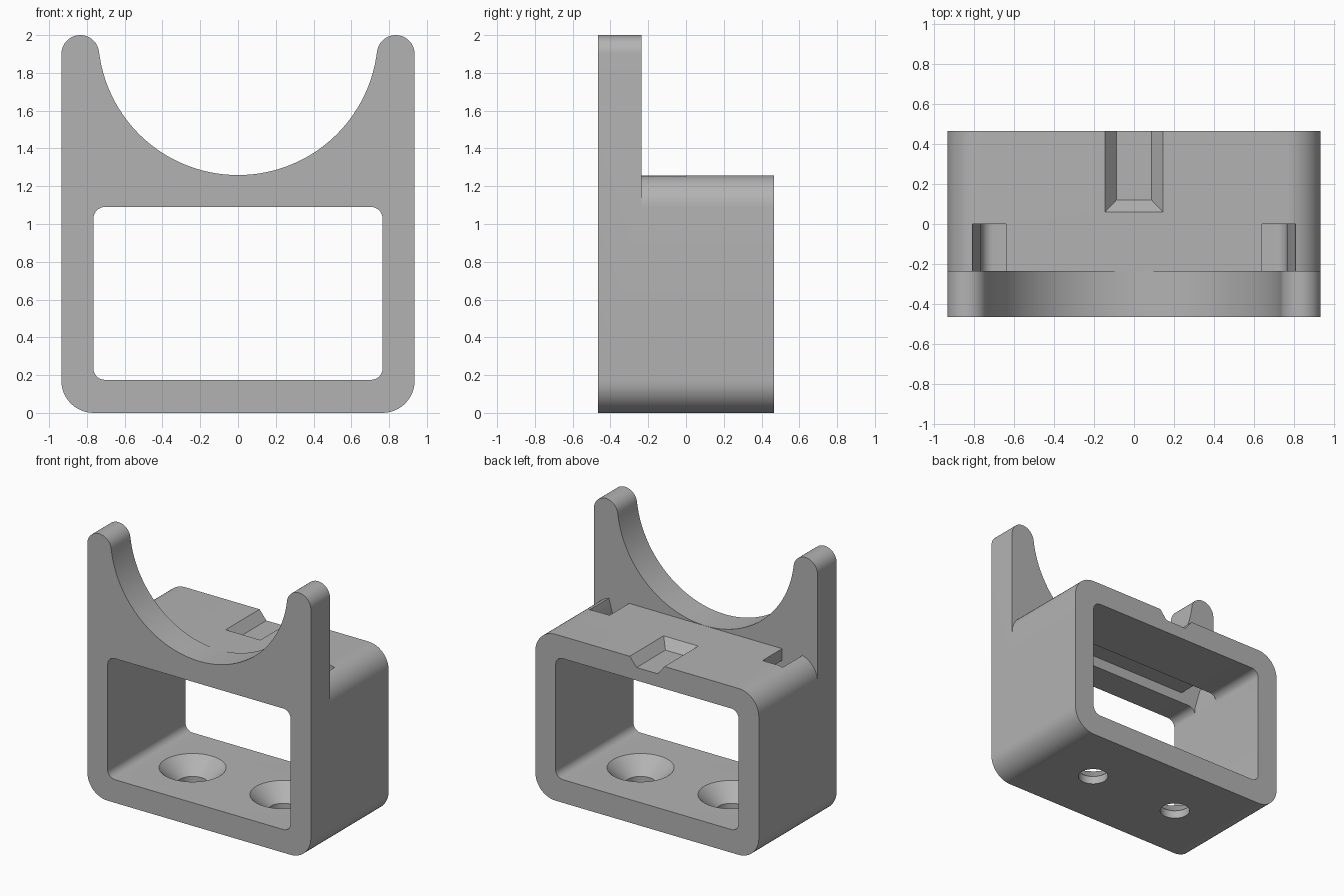
import bpy, bmesh
from math import sin, cos, pi, atan2
from mathutils import Vector

cube = bpy.data.objects.get("Cube")
if cube:
    bpy.data.objects.remove(cube, do_unlink=True)

W, D, STEP = 0.935, 0.465, -0.235     # half width, half depth, rear face of the cradle plate
TOP, CORNER = 1.258, 0.17             # box height and outer corner radius
WIN_X, WIN_LO, WIN_HI = 0.765, 0.175, 1.09


def arc(cx, cz, r, a0, a1, n=12):
    return [(cx + r * cos(a0 + (a1 - a0) * i / n), cz + r * sin(a0 + (a1 - a0) * i / n))
            for i in range(n + 1)]


def new_object(name, bm):
    bmesh.ops.recalc_face_normals(bm, faces=bm.faces)
    mesh = bpy.data.meshes.new(name)
    bm.to_mesh(mesh)
    bm.free()
    obj = bpy.data.objects.new(name, mesh)
    bpy.context.collection.objects.link(obj)
    return obj


def prism(name, profile, y0, y1):
    """Extrude an x-z outline along y."""
    bm = bmesh.new()
    face = bm.faces.new([bm.verts.new((x, y0, z)) for x, z in profile])
    ext = bmesh.ops.extrude_face_region(bm, geom=[face])
    moved = [v for v in ext["geom"] if isinstance(v, bmesh.types.BMVert)]
    bmesh.ops.translate(bm, verts=moved, vec=(0, y1 - y0, 0))
    return new_object(name, bm)


def lathe(name, profile, x, n=48):
    """Revolve an r-z outline around a vertical axis at x."""
    bm = bmesh.new()
    rings = [[bm.verts.new((x + r * cos(2 * pi * i / n), r * sin(2 * pi * i / n), z))
              for i in range(n)] for r, z in profile]
    for a, b in zip(rings, rings[1:]):
        for i in range(n):
            j = (i + 1) % n
            bm.faces.new((a[i], a[j], b[j], b[i]))
    bm.faces.new(rings[0])
    bm.faces.new(rings[-1])
    return new_object(name, bm)


def mirrored(half):
    """Close a right-hand outline with its mirror image."""
    return half + [(-x, z) for x, z in reversed(half) if x > 1e-6]


# Front outline: rounded foot, horn tip and cradle arc
tip_x, tip_z, tip_r = W - 0.1, 1.9, 0.1
cradle_z = 2.0
reach = Vector((tip_x, tip_z - cradle_z))
cradle_r = reach.length - tip_r
angle = atan2(reach.y, reach.x)
half = arc(W - CORNER, CORNER, CORNER, -pi / 2, 0)
half += arc(tip_x, tip_z, tip_r, 0, angle + pi, 20)
half += arc(0, cradle_z, cradle_r, angle, -pi / 2, 36)[1:-1]
outline = half + [(0, cradle_z - cradle_r)] + [(-x, z) for x, z in reversed(half)]
bracket = prism("cradle_bracket", outline, -D, D)

cutters = []

# Space behind the cradle plate, leaving the rounded box top
shoulder = [(1.2, 2.3), (1.2, TOP - CORNER), (W, TOP - CORNER)]
shoulder += arc(W - CORNER, TOP - CORNER, CORNER, 0, pi / 2)
cutters.append(prism("rear_clearance", mirrored(shoulder), STEP, 1))

# Rectangular window
r = 0.06
window = arc(WIN_X - r, WIN_LO + r, r, -pi / 2, 0, 8) + arc(WIN_X - r, WIN_HI - r, r, 0, pi / 2, 8)
cutters.append(prism("window", mirrored(window), -1, 1))

# Strap channel under the top wall, opening through a slot at each side
strap = [(WIN_X, 1.02), (WIN_X, WIN_HI), (0.81, TOP - 0.005), (0.81, 1.4), (0.64, 1.4), (0.64, 1.17)]
cutters.append(prism("strap_channel", mirrored(strap), STEP, 0))

# Countersunk screw holes in the floor
for x in (-0.38, 0.38):
    cutters.append(lathe("screw_hole", [(0.105, -0.1), (0.105, 0.06), (0.23, WIN_LO), (0.23, 0.3)], x))

# Bevelled notch at the rear of the top
bm = bmesh.new()
loops = []
for z, hw, y in ((TOP - 0.07, 0.088, 0.12), (TOP, 0.145, 0.06), (TOP + 0.1, 0.145, 0.06)):
    loops.append([bm.verts.new(c) for c in ((-hw, y, z), (hw, y, z), (hw, 0.6, z), (-hw, 0.6, z))])
for a, b in zip(loops, loops[1:]):
    for i in range(4):
        j = (i + 1) % 4
        bm.faces.new((a[i], a[j], b[j], b[i]))
bm.faces.new(loops[0])
bm.faces.new(loops[-1])
cutters.append(new_object("rear_notch", bm))

# Apply the cuts and discard the cutters
for cutter in cutters:
    cutter.hide_render = True
    mod = bracket.modifiers.new(cutter.name, "BOOLEAN")
    mod.operation = "DIFFERENCE"
    mod.solver = "EXACT"
    mod.object = cutter
graph = bpy.context.evaluated_depsgraph_get()
cut_mesh = bpy.data.meshes.new_from_object(bracket.evaluated_get(graph))
bracket.modifiers.clear()
bracket.data = cut_mesh
for cutter in cutters:
    bpy.data.objects.remove(cutter, do_unlink=True)

# Single grey material
grey = bpy.data.materials.new("plain_grey")
grey.use_nodes = True
colour = (0.45, 0.45, 0.45, 1)
grey.diffuse_color = colour
grey.node_tree.nodes["Principled BSDF"].inputs["Base Color"].default_value = colour
bracket.data.materials.clear()
bracket.data.materials.append(grey)

bpy.ops.object.select_all(action="DESELECT")
bracket.select_set(True)
bpy.context.view_layer.objects.active = bracket
bpy.ops.object.shade_smooth_by_angle(angle=0.5)
